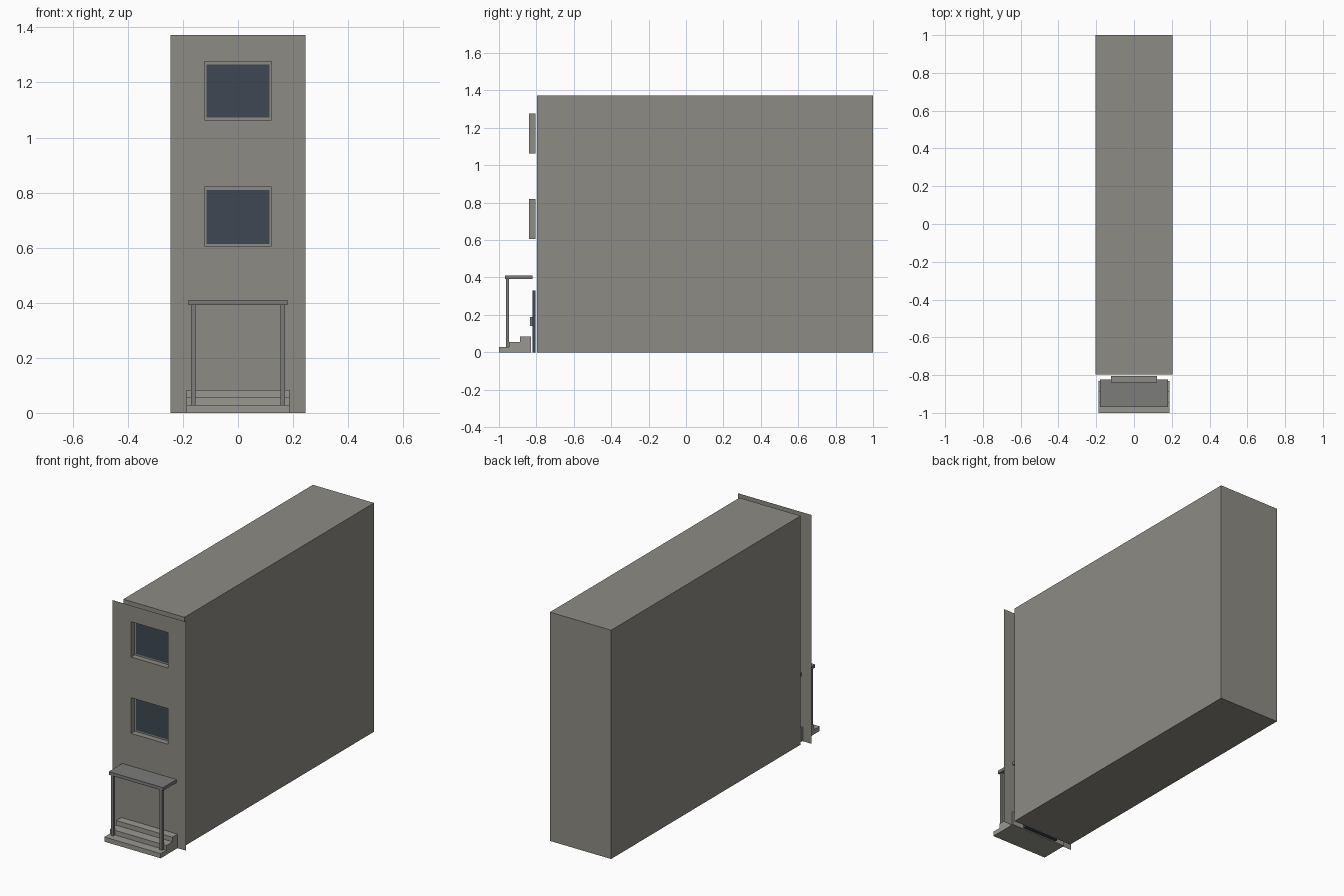
import bpy, bmesh

if "Cube" in bpy.data.objects:
    bpy.data.objects.remove(bpy.data.objects["Cube"])


def material(name, r, g, b):
    mat = bpy.data.materials.new(name)
    mat.diffuse_color = (r, g, b, 1)
    mat.use_nodes = True
    mat.node_tree.nodes["Principled BSDF"].inputs["Base Color"].default_value = mat.diffuse_color
    return mat


def make_object(name, verts, faces, mat):
    mesh = bpy.data.meshes.new(name)
    mesh.from_pydata(verts, [], faces)
    obj = bpy.data.objects.new(name, mesh)
    bpy.context.collection.objects.link(obj)
    mesh.materials.append(mat)
    return obj


def box(name, x0, x1, y0, y1, z0, z1, mat):
    verts = [(x, y, z) for z in (z0, z1) for x, y in ((x0, y0), (x1, y0), (x1, y1), (x0, y1))]
    faces = [(3, 2, 1, 0), (4, 5, 6, 7)] + [(i, (i + 1) % 4, (i + 1) % 4 + 4, i + 4) for i in range(4)]
    return make_object(name, verts, faces, mat)


def rect(w, z0, z1, y):
    return [(-w, y, z0), (w, y, z0), (w, y, z1), (-w, y, z1)]


wall = material("wall", 0.270, 0.260, 0.230)
stone = material("step_stone", 0.32, 0.312, 0.285)
metal = material("porch_metal", 0.20, 0.20, 0.195)
dark = material("dark_glass", 0.047, 0.065, 0.084)

FRONT, BACK = -0.84, -0.805      # facade plane and back of window recesses
TOP = 1.373
WIN_W, RIM = 0.122, 0.008
WINDOWS = {"lower": (0.606, 0.82), "upper": (1.064, 1.276)}

# main block behind the facade
box("building_block", -0.203, 0.203, -0.797, 1.0, 0, TOP, wall)

# thin facade sheet with two window openings
xs = [-0.2445, -WIN_W, WIN_W, 0.2445]
zs = [0, *WINDOWS["lower"], *WINDOWS["upper"], TOP]
verts = [(x, FRONT, z) for z in zs for x in xs]
faces = [(r * 4 + c, r * 4 + c + 1, r * 4 + c + 5, r * 4 + c + 4)
         for r in range(5) for c in range(3) if not (c == 1 and r in (1, 3))]
facade = make_object("facade", verts, faces, wall)
bm = bmesh.new()
bm.from_mesh(facade.data)
bmesh.ops.dissolve_limit(bm, angle_limit=0.01, verts=bm.verts, edges=bm.edges)
bm.to_mesh(facade.data)
bm.free()

# recessed window frames (reveal plus rim at the back) and glass panes
for name, (z0, z1) in WINDOWS.items():
    inner = (WIN_W - RIM, z0 + RIM, z1 - RIM - 0.002, BACK)
    verts = rect(WIN_W, z0, z1, FRONT) + rect(WIN_W, z0, z1, BACK) + rect(*inner)
    faces = [(k + i, k + (i + 1) % 4, k + 4 + (i + 1) % 4, k + 4 + i) for k in (0, 4) for i in range(4)]
    make_object(name + "_window_frame", verts, faces, wall)
    make_object(name + "_window_glass", rect(*inner), [(0, 1, 2, 3)], dark)

# door and handle tucked behind the facade
box("door", -0.115, 0.115, -0.822, BACK, 0, 0.33, dark)
box("door_handle", 0.08, 0.092, -0.834, -0.822, 0.14, 0.19, metal)

# three entrance steps, extruded from a stair profile
profile = [(-1.0, 0), (-1.0, 0.028), (-0.946, 0.028), (-0.946, 0.056),
           (-0.888, 0.056), (-0.888, 0.084), (-0.83, 0.084), (-0.83, 0)]
n = len(profile)
verts = [(x, y, z) for x in (-0.187, 0.187) for y, z in profile]
faces = [tuple(range(n)), tuple(reversed(range(n, 2 * n)))]
faces += [(i + n, (i + 1) % n + n, (i + 1) % n, i) for i in range(n)]
make_object("entrance_steps", verts, faces, stone)

# porch canopy on two posts
box("canopy", -0.18, 0.18, -0.968, -0.822, 0.391, 0.41, metal)
for side, cx in (("left", -0.162), ("right", 0.162)):
    box(side + "_canopy_post", cx - 0.008, cx + 0.008, -0.962, -0.946, 0.028, 0.391, metal)
